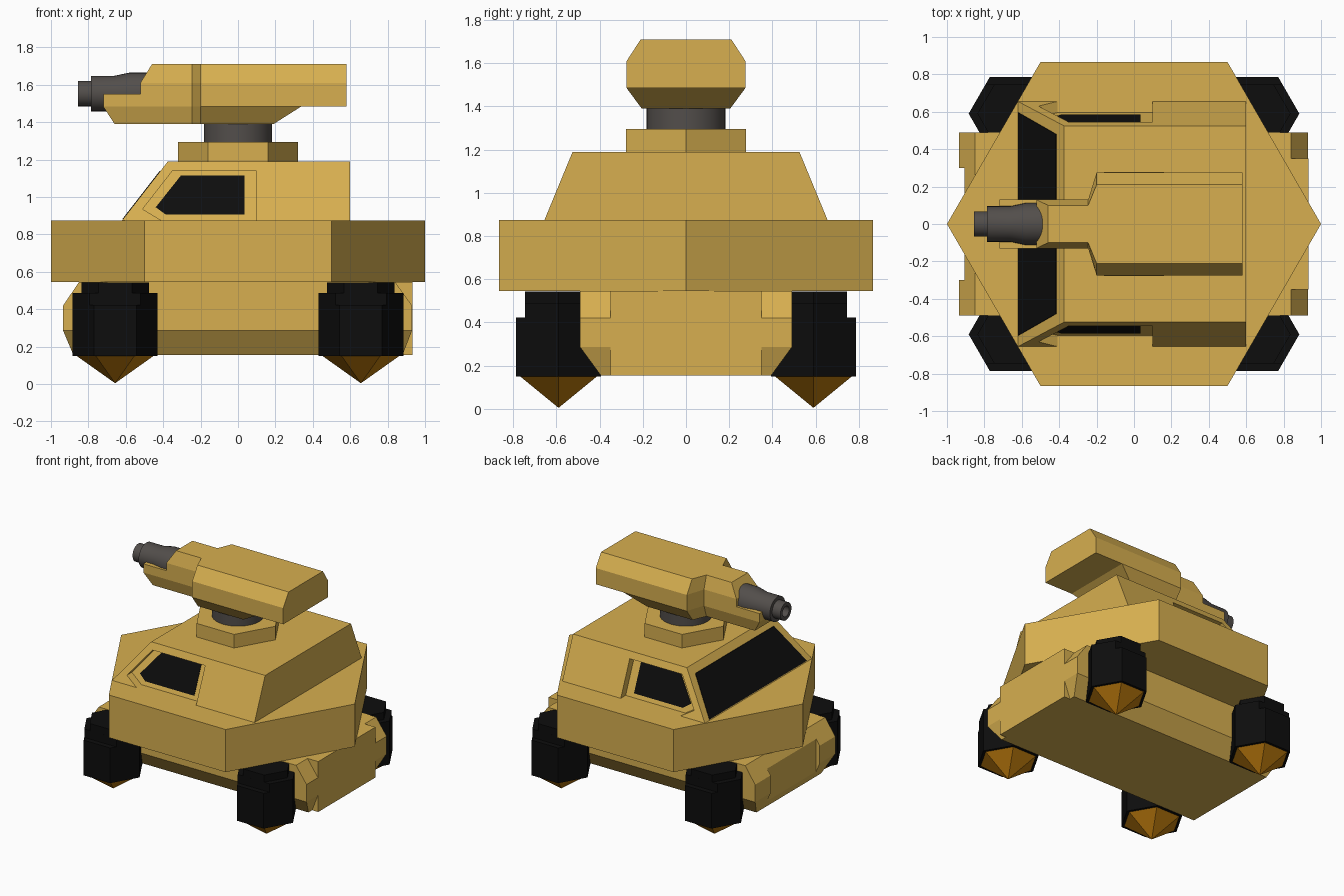
import bpy, bmesh, math

if "Cube" in bpy.data.objects:
    bpy.data.objects.remove(bpy.data.objects["Cube"])


def material(name, rgb):
    m = bpy.data.materials.new(name)
    m.diffuse_color = (*rgb, 1)
    m.use_nodes = True
    m.node_tree.nodes["Principled BSDF"].inputs["Base Color"].default_value = m.diffuse_color
    return m


TAN = material("tan_armour", (0.68, 0.43, 0.08))
BLACK = material("black", (0.004, 0.004, 0.004))
GREY = material("gun_grey", (0.085, 0.076, 0.070))
ORANGE = material("dark_orange", (0.52, 0.20, 0.004))


def loft(name, rings, mat):
    """Skin a list of equal-length point rings and cap both ends."""
    bm = bmesh.new()
    vs = [[bm.verts.new(p) for p in ring] for ring in rings]
    n = len(rings[0])
    for a, b in zip(vs, vs[1:]):
        for i in range(n):
            j = (i + 1) % n
            bm.faces.new((a[i], a[j], b[j], b[i]))
    bm.faces.new(vs[0])
    bm.faces.new(vs[-1])
    bmesh.ops.recalc_face_normals(bm, faces=bm.faces)
    mesh = bpy.data.meshes.new(name)
    bm.to_mesh(mesh)
    bm.free()
    mesh.materials.append(mat)
    ob = bpy.data.objects.new(name, mesh)
    bpy.context.collection.objects.link(ob)
    return ob


def rect(x0, x1, y, z):
    return [(x0, -y, z), (x1, -y, z), (x1, y, z), (x0, y, z)]


def hexagon(r, z, cx=0, cy=0, ymax=9):
    """Hexagon pointing along x, optionally trimmed in y."""
    y = min(r * math.sqrt(0.75), ymax)
    x = r - y / math.sqrt(3)
    pts = [(r, 0), (x, y), (-x, y), (-r, 0), (-x, -y), (x, -y)]
    return [(cx + px, cy + py, z) for px, py in pts]


def cut(ob, cutter):
    """Boolean difference, applied, with the cutter removed."""
    mod = ob.modifiers.new("cut", 'BOOLEAN')
    mod.operation = 'DIFFERENCE'
    mod.solver = 'EXACT'
    mod.object = cutter
    cutter.hide_render = True
    deps = bpy.context.evaluated_depsgraph_get()
    mesh = bpy.data.meshes.new_from_object(ob.evaluated_get(deps))
    ob.modifiers.clear()
    ob.data = mesh
    bpy.data.objects.remove(cutter)


def smooth(ob):
    bpy.ops.object.select_all(action='DESELECT')
    ob.select_set(True)
    bpy.context.view_layer.objects.active = ob
    bpy.ops.object.shade_smooth_by_angle(angle=math.radians(30))


# Lower hull with chamfered ends and sides, notched nose and rear panel
hull = loft("lower_hull", [rect(-0.88, 0.88, 0.395, 0.155), rect(-0.935, 0.93, 0.49, 0.285),
                           rect(-0.935, 0.93, 0.49, 0.42), rect(-0.85, 0.84, 0.49, 0.545)], TAN)
cut(hull, loft("notch_cutter", [rect(-1.2, -0.905, 0.3, 0.0), rect(-1.2, -0.905, 0.3, 0.8)], TAN))
loft("rear_panel", [rect(0.5, 0.932, 0.35, 0.155), rect(0.5, 0.932, 0.35, 0.545)], TAN)

# Hexagonal skirt
loft("hex_skirt", [hexagon(1.0, 0.545), hexagon(1.0, 0.875)], TAN)

# Wheel pods: stepped hexagonal housings with pointed feet
for sx, ex in ((-1, "front"), (1, "rear")):
    for sy, ey in ((-1, "left"), (1, "right")):
        c = dict(cx=0.657 * sx, cy=0.59 * sy)
        tag = f"{ex}_{ey}"
        loft("pod_lower_" + tag, [hexagon(0.227, 0.15, **c), hexagon(0.227, 0.422, **c)], BLACK)
        loft("pod_middle_" + tag, [hexagon(0.227, 0.42, ymax=0.156, **c),
                                   hexagon(0.227, 0.487, ymax=0.156, **c)], BLACK)
        loft("pod_top_" + tag, [hexagon(0.18, 0.485, **c), hexagon(0.18, 0.542, **c)], BLACK)
        loft("foot_" + tag, [hexagon(0.207, 0.151, **c), hexagon(0.001, 0.005, **c)], ORANGE)


# Cabin with recessed side panels
def side_y(z):
    return 0.655 - 0.413 * (z - 0.875)


def side_plate(name, pts, s, inner, outer, mat):
    """Plate following the cabin's sloped side, between two depths."""
    return loft(name, [[(x, s * (side_y(z) + d), z) for x, z in pts] for d in (inner, outer)], mat)


cabin = loft("cabin", [rect(-0.62, 0.6, 0.655, 0.875), rect(-0.375, 0.6, 0.525, 1.19)], TAN)
RECESS = [(-0.35, 1.14), (0.1, 1.14), (0.1, 0.86), (-0.41, 0.86), (-0.41, 0.875), (-0.51, 0.935)]
WINDOW = [(-0.305, 1.115), (0.035, 1.115), (0.035, 0.905), (-0.385, 0.905), (-0.44, 0.945)]
for s, side in ((-1, "left"), (1, "right")):
    cut(cabin, side_plate("recess_cutter", RECESS, s, -0.06, 0.2, TAN))
    side_plate("window_" + side, WINDOW, s, -0.063, -0.056, BLACK)

# Windshield plate on the sloped front
loft("windshield", [[(-0.615 - d, -0.595, 0.881), (-0.615 - d, 0.595, 0.881),
                     (-0.415 - d, 0.48, 1.139), (-0.415 - d, -0.48, 1.139)]
                    for d in (-0.003, 0.004)], BLACK)

# Turret ring and neck
loft("turret_ring", [hexagon(0.32, 1.19), hexagon(0.32, 1.295)], TAN)
N = 32
ANG = [2 * math.pi * i / N for i in range(N)]
smooth(loft("turret_neck", [[(0.183 * math.cos(a), 0.183 * math.sin(a), z) for a in ANG]
                            for z in (1.29, 1.392)], GREY))


# Turret upper housing, flaring out from the narrow nose
def section(x, y, zc, yt):
    return [(x, -y, 1.485), (x, y, 1.485), (x, y, zc), (x, yt, 1.71), (x, -yt, 1.71), (x, -y, zc)]


loft("turret_housing", [section(-0.245, 0.13, 1.61, 0.1), section(-0.2, 0.275, 1.61, 0.21),
                        section(0.58, 0.275, 1.61, 0.21)], TAN)


# Turret underside wedge
def wedge(z, xb, y, yn):
    return [(xb, -y, z), (xb, y, z), (-0.2, y, z), (-0.245, yn, z), (-0.245, -yn, z), (-0.2, -y, z)]


loft("turret_underside", [wedge(1.39, 0.19, 0.205, 0.1), wedge(1.485, 0.34, 0.275, 0.13)], TAN)

# Turret nose: long lower cradle and shorter upper cover
loft("nose_cradle", [rect(-0.66, -0.22, 0.1, 1.39), rect(-0.72, -0.22, 0.13, 1.483),
                     rect(-0.72, -0.22, 0.13, 1.55)], TAN)
loft("nose_cover", [rect(-0.522, -0.22, 0.13, 1.55), rect(-0.522, -0.22, 0.13, 1.61),
                    rect(-0.46, -0.22, 0.1, 1.71)], TAN)

# Stepped gun barrel with a hollow muzzle
BARREL = [(-0.46, 0.112), (-0.58, 0.112), (-0.66, 0.095), (-0.785, 0.095),
          (-0.785, 0.068), (-0.855, 0.068), (-0.855, 0.04), (-0.8, 0.04)]
smooth(loft("gun_barrel", [[(x, r * math.cos(a), 1.553 + r * math.sin(a)) for a in ANG]
                           for x, r in BARREL], GREY))
